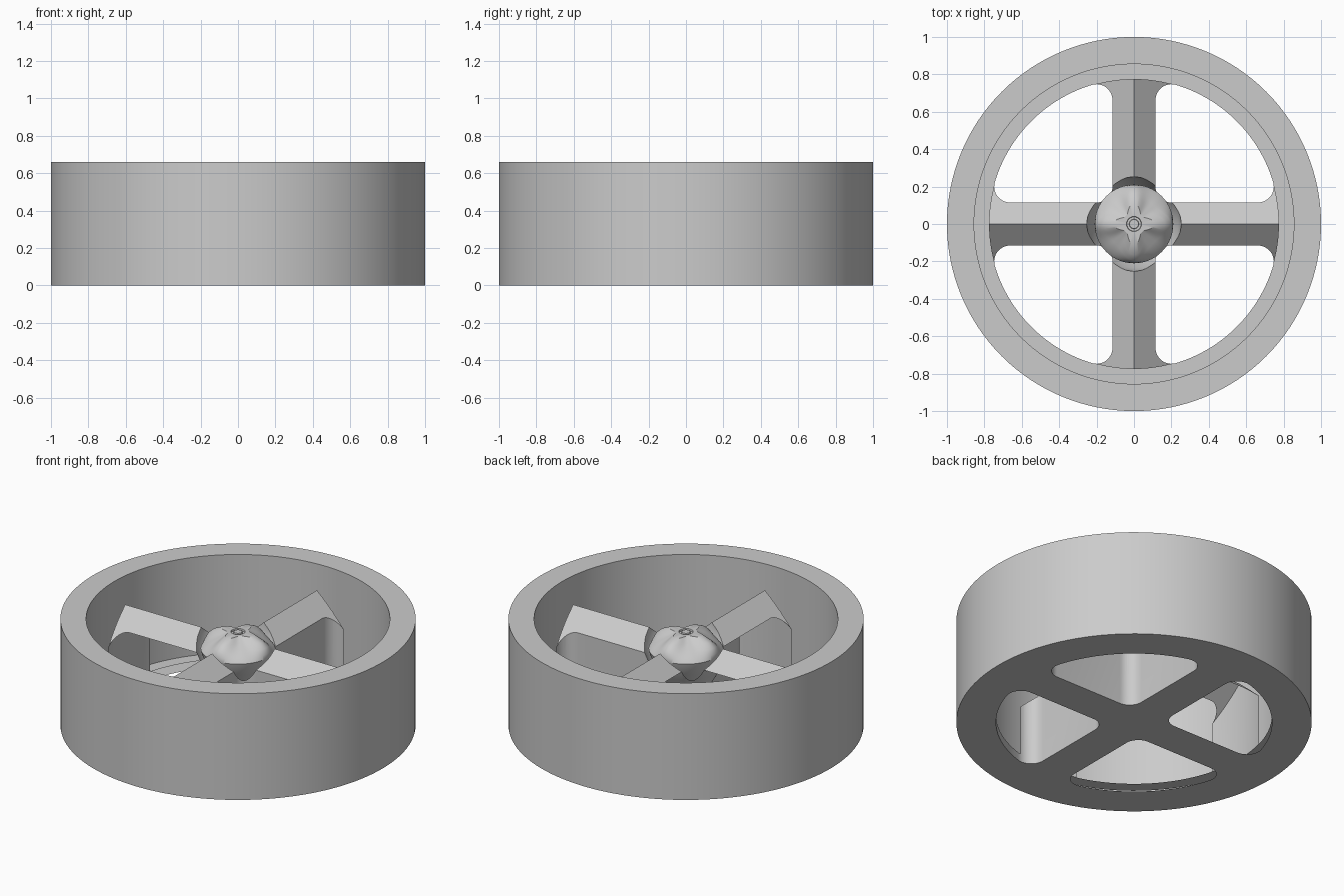
import bpy, bmesh
from math import sin, cos, pi, atan2, sqrt

cube = bpy.data.objects.get("Cube")
if cube:
    bpy.data.objects.remove(cube, do_unlink=True)

SEG = 128
SPOKE_HALF = 0.115      # half width of each spoke
SPOKE_R = 0.775         # outer end of the spokes
RIDGE_Z = 0.54
FILLET = 0.085

grey = bpy.data.materials.new("plain_grey")
grey.use_nodes = True
grey.diffuse_color = (0.6, 0.6, 0.6, 1)
grey.node_tree.nodes["Principled BSDF"].inputs["Base Color"].default_value = (0.6, 0.6, 0.6, 1)


def loft(name, rings, peak=None):
    """Skin closed rings of points and cap both ends; peak fans the last cap to a raised centre."""
    bm = bmesh.new()
    loops = [[bm.verts.new(p) for p in ring] for ring in rings]
    for low, high in zip(loops, loops[1:]):
        n = len(low)
        for i in range(n):
            j = (i + 1) % n
            bm.faces.new((low[i], low[j], high[j], high[i]))
    bm.faces.new(loops[0][::-1])
    cap = bm.faces.new(loops[-1])
    if peak is not None:
        centre = bmesh.ops.poke(bm, faces=[cap])["verts"][0]
        centre.co = (0, 0, peak)
    bmesh.ops.recalc_face_normals(bm, faces=bm.faces)
    mesh = bpy.data.meshes.new(name)
    bm.to_mesh(mesh)
    bm.free()
    mesh.materials.append(grey)
    obj = bpy.data.objects.new(name, mesh)
    bpy.context.collection.objects.link(obj)
    return obj


def circle(r, z, r_axis=None):
    """Ring of radius r; r_axis pulls it out to points along the x and y axes."""
    ring = []
    for i in range(SEG):
        t = 2 * pi * i / SEG
        k = max(0, cos(4 * t) * 0.5 + 0.5) ** 1.5
        rad = r if r_axis is None else r + (r_axis - r) * k
        ring.append((rad * cos(t), rad * sin(t), z))
    return ring


def activate(obj):
    bpy.ops.object.select_all(action='DESELECT')
    obj.select_set(True)
    bpy.context.view_layer.objects.active = obj


def combine(target, other, operation):
    mod = target.modifiers.new(operation.lower(), 'BOOLEAN')
    mod.operation = operation
    mod.solver = 'EXACT'
    mod.object = other
    activate(target)
    bpy.ops.object.modifier_apply(modifier=mod.name)
    bpy.data.objects.remove(other, do_unlink=True)


def hole_outline(turn):
    """Quarter sector between two spokes with rounded corners."""
    big = SPOKE_R + 0.002
    c = SPOKE_HALF + FILLET
    far = sqrt((big - FILLET) ** 2 - c * c)
    phi = atan2(c, far)
    arcs = [(c, c, FILLET, pi, 1.5 * pi, 10),
            (far, c, FILLET, -pi / 2, phi, 12),
            (0, 0, big, phi, pi / 2 - phi, 24),
            (c, far, FILLET, pi / 2 - phi, pi, 12)]
    pts = []
    for cx, cy, r, a, b, n in arcs:
        for i in range(n):
            t = a + (b - a) * (i + 0.5) / n if r == big else a + (b - a) * i / (n - 1)
            x, y = cx + r * cos(t), cy + r * sin(t)
            pts.append((x * cos(turn) - y * sin(turn), x * sin(turn) + y * cos(turn)))
    return pts


# Rim with its thin floor
wheel = loft("wheel_rim_and_spokes", [circle(r, z) for r, z in
             ((1, 0), (1, 0.66), (0.855, 0.66), (0.855, 0.05))])

# Cross of gabled spokes: roof planes slope down from ridges on both axes
base = circle(SPOKE_R, 0.02)
roof = [(x, y, RIDGE_Z - 0.88 * min(abs(x), abs(y))) for x, y, _ in base]
spokes = loft("spokes", [base, roof], peak=RIDGE_Z)

# Moat that separates the spokes from the hub
moat = loft("moat_cutter", [circle(r, z) for r, z in
            ((0.13, 0.1), (0.115, 0.17), (0.155, 0.29), (0.2, 0.37),
             (0.235, 0.44), (0.25, 0.5), (0.256, 0.6))])
combine(spokes, moat, 'DIFFERENCE')
combine(wheel, spokes, 'UNION')

# Four openings
for q in range(4):
    outline = hole_outline(q * pi / 2)
    hole = loft("hole_cutter", [[(x, y, z) for x, y in outline] for z in (-0.1, 0.62)])
    combine(wheel, hole, 'DIFFERENCE')

# Vase-shaped hub with a four-pointed top and a small centre dimple
hub = loft("hub", [circle(r, z, a) for z, r, a in (
    (0.03, 0.13, 0.13), (0.1, 0.1, 0.1), (0.17, 0.08, 0.08), (0.24, 0.095, 0.1),
    (0.32, 0.135, 0.14), (0.39, 0.175, 0.18), (0.44, 0.2, 0.2), (0.475, 0.21, 0.21),
    (0.5, 0.19, 0.208), (0.53, 0.145, 0.195), (0.555, 0.1, 0.165), (0.58, 0.062, 0.11),
    (0.58, 0.04, 0.04), (0.57, 0.038, 0.038), (0.57, 0.026, 0.026), (0.58, 0.024, 0.024))])

for obj in (wheel, hub):
    activate(obj)
    bpy.ops.object.shade_smooth_by_angle(angle=pi / 6)
